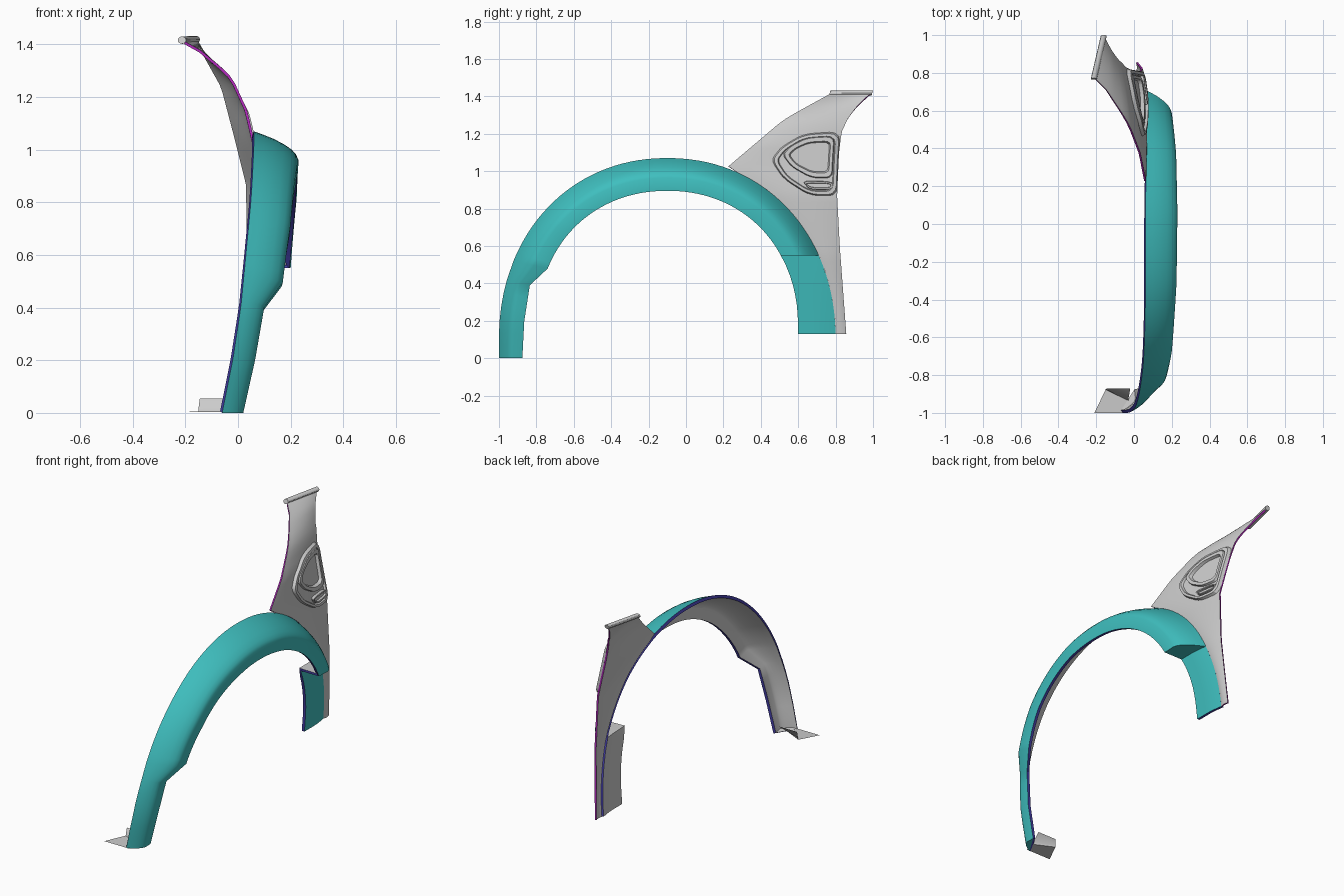
import bpy, bmesh
from math import sin, cos, radians
from mathutils import Vector

if "Cube" in bpy.data.objects:
    bpy.data.objects.remove(bpy.data.objects["Cube"])


def mat(name, rgb):
    m = bpy.data.materials.new(name)
    m.diffuse_color = (*rgb, 1)
    m.use_nodes = True
    m.node_tree.nodes["Principled BSDF"].inputs["Base Color"].default_value = m.diffuse_color
    return m


teal = mat("teal", (0.05, 0.52, 0.52))
grey = mat("grey", (0.6, 0.6, 0.6))
blue = mat("blue_edge", (0.06, 0.05, 0.4))
purple = mat("purple_edge", (0.4, 0.02, 0.45))


def interp(knots, v):
    if v <= knots[0][0]:
        return knots[0][1]
    for (a, p), (b, q) in zip(knots, knots[1:]):
        if v <= b:
            return p + (q - p) * (v - a) / (b - a)
    return knots[-1][1]


def sheet(name, rows, closed=False, cap_first=False, cap_last=False, thick=0, mats=()):
    """Skin a grid of points; optional end caps and thickness with coloured rim."""
    bm = bmesh.new()
    g = [[bm.verts.new(p) for p in r] for r in rows]
    n = len(g[0])
    for a, b in zip(g, g[1:]):
        for j in range(n if closed else n - 1):
            k = (j + 1) % n
            bm.faces.new((a[j], a[k], b[k], b[j]))
    if cap_first:
        bm.faces.new(g[0][::-1])
    if cap_last:
        bm.faces.new(g[-1])
    bmesh.ops.remove_doubles(bm, verts=bm.verts[:], dist=0.0005)
    me = bpy.data.meshes.new(name)
    bm.to_mesh(me)
    bm.free()
    ob = bpy.data.objects.new(name, me)
    bpy.context.collection.objects.link(ob)
    for m in mats:
        me.materials.append(m)
    bpy.ops.object.select_all(action='DESELECT')
    ob.select_set(True)
    bpy.context.view_layer.objects.active = ob
    if thick:
        s = ob.modifiers.new("thickness", 'SOLIDIFY')
        s.thickness = thick
        s.offset = -1
        s.material_offset, s.material_offset_rim = 1, 2
        bpy.ops.object.modifier_apply(modifier=s.name)
    bpy.ops.object.shade_smooth_by_angle(angle=radians(30))
    return ob


# Shared curves: rounded arch outline and body surface edges
E = 2.1


def arch_pt(deg, cz, a, b):
    c, s = cos(radians(deg)), sin(radians(deg))
    y = abs(c) ** (2 / E) * a * (1 if c > 0 else -1)
    return -0.1 + y, cz + max(s, 0) ** (2 / E) * b


def arch_y(z, cz, a, b):
    t = min(max((z - cz) / b, 0), 1)
    return a * (1 - t ** E) ** (1 / E)


OUT, LIP = (0.1, 0.9, 0.97), (0.2, 0.69, 0.695)
rear_x = [(0.13, 0.02), (0.55, 0.06), (0.87, 0.07), (1.02, 0.065), (1.07, 0.06)]
front_x = [(0, -0.06), (0.2, -0.02), (0.4, 0.01), (0.8, 0.045), (1.07, 0.06)]


def body_x(y, z):
    w = min(max((y + 1) / 1.6, 0), 1)
    return interp(front_x, z) * (1 - w) + interp(rear_x, z) * w


# Wheel arch flare: front leg, step, arch, ledge, rear panel
profile = [(0, 0), (0.08, 0.23), (0.16, 0.44), (0.28, 0.68), (0.4, 0.86), (0.5, 0.95), (0.6, 1), (1, 0.97)]


def section(o, l, depth):
    x0 = body_x(*o)
    return [(x0 + (depth - x0) * f, o[0] + (l[0] - o[0]) * r, o[1] + (l[1] - o[1]) * r) for r, f in profile]


rows = []
for i in range(7):
    k = i / 6
    oz, lz = 0.42 * k, 0.39 * k
    ly = interp([(0, -0.875), (0.5, -0.865), (1, -0.835)], k)
    rows.append(section((-0.1 - arch_y(oz, *OUT), oz), (ly, lz), interp([(0, 0.02), (0.5, 0.065), (1, 0.1)], k)))
depths = [(0, 0.17), (0.15, 0.2), (0.4, 0.225), (0.6, 0.23), (0.8, 0.223), (1, 0.2)]
N = 48
for i in range(N + 1):
    u = i / N
    o = arch_pt(155.5 + (26.5 - 155.5) * u, *OUT)
    l = arch_pt(157.4 + (29.1 - 157.4) * u, *LIP)
    if i == N:
        o, l = (o[0], 0.55), (l[0], 0.55)
    rows.append(section(o, l, interp(depths, u)))
for i in range(9):
    z = 0.55 - 0.42 * i / 8
    o = (-0.1 + arch_y(z, *OUT), z)
    l = (-0.1 + arch_y(z, *LIP) + 0.01 * i / 8, z)
    rows.append(section(o, l, body_x(*o) + 0.012))
sheet("wheel_arch_flare", rows, cap_first=True, thick=0.018, mats=(teal, grey, blue))

# Fender panel behind and above the arch
top_front_y = [(1.02, 0.22), (1.27, 0.515), (1.32, 0.6), (1.41, 0.765)]
rear_y = [(0.13, 0.857), (0.6, 0.822), (0.87, 0.808), (1.1, 0.818), (1.21, 0.832), (1.29, 0.87), (1.36, 0.925), (1.41, 0.98)]
pan_front_x = rear_x[:4] + [(1.15, 0.035), (1.27, -0.02), (1.31, -0.06), (1.38, -0.145), (1.41, -0.2)]
pan_rear_x = [(0.13, 0.02), (0.55, 0.045), (0.87, 0.04), (1.05, -0.005), (1.24, -0.055), (1.33, -0.105), (1.41, -0.15)]


def front_y(z):
    return -0.1 + arch_y(z, *OUT) if z < 1.017 else interp(top_front_y, z)


def panel_x(y, z):
    f, g = front_y(z), interp(rear_y, z)
    s = min(max((y - f) / (g - f), 0), 1)
    a, b = interp(pan_front_x, z), interp(pan_rear_x, z)
    return a + (b - a) * s ** 1.3 + 0.02 * s * (1 - s)


rows = []
for i in range(41):
    z = 0.13 + 1.28 * i / 40
    f, g = front_y(z), interp(rear_y, z)
    ys = [f + (g - f) * j / 10 for j in range(11)]
    rows.append([(panel_x(y, z), y, z) for y in ys])
sheet("fender_panel", rows, thick=0.01, mats=(grey, grey, purple))

# Rolled lip along the top of the fender
lip = []
for y, z, x in ((0.762, 1.416, -0.213), (0.99, 1.418, -0.16)):
    lip.append([(x + 0.016 * cos(radians(30 * k)), y + 0.004 * sin(radians(30 * k)) + 0.006,
                 z + 0.014 * sin(radians(30 * k))) for k in range(12)])
sheet("fender_top_lip", lip, closed=True, cap_first=True, cap_last=True)


# Side vent: nested D-shaped rings raised from the panel
def smooth_loop(pts, cut=0.25, times=2):
    pts = [Vector(p) for p in pts]
    for _ in range(times):
        pts = [q for a, b in zip(pts, pts[1:] + pts[:1]) for q in (a.lerp(b, cut), a.lerp(b, 1 - cut))]
    return pts


def rings(name, outline, steps):
    base = smooth_loop(outline, 0.18)
    c0 = sum(base, Vector((0, 0))) / len(base)
    rows = []
    for sy, sz, dy, dz, h in steps:
        row = []
        for p in base:
            y = c0.x + (p.x - c0.x) * sy + dy
            z = c0.y + (p.y - c0.y) * sz + dz
            row.append((panel_x(y, z) + h, y, z))
        rows.append(row)
    sheet(name, rows, closed=True, cap_last=True)


rings("side_vent",
      [(0.66, 0.87), (0.808, 0.868), (0.815, 1.04), (0.825, 1.212), (0.63, 1.2), (0.51, 1.13), (0.455, 1.06), (0.52, 0.96)],
      [(1, 1, 0, 0, 0), (0.96, 0.96, 0, 0, 0.018), (0.86, 0.87, 0, 0, 0.02), (0.83, 0.84, 0, 0, 0.007),
       (0.76, 0.66, 0.012, 0.035, 0.007), (0.73, 0.63, 0.012, 0.035, 0.022), (0.62, 0.5, 0.015, 0.035, 0.022),
       (0.58, 0.46, 0.015, 0.035, 0.004)])
rings("vent_slot", [(0.66, 0.9), (0.785, 0.9), (0.785, 0.945), (0.62, 0.95)],
      [(1, 1, 0, 0, 0.004), (0.96, 0.88, 0, 0, 0.022), (0.85, 0.55, 0, 0, 0.022), (0.82, 0.45, 0, 0, 0.01)])

# Mounting bracket at the foot of the front leg
sheet("front_bracket", [
    [(-0.21, -1, 0.003), (-0.04, -1, 0.003)],
    [(-0.15, -0.877, 0.006), (-0.03, -0.935, 0.006)],
    [(-0.15, -0.875, 0.018), (-0.03, -0.93, 0.018)],
    [(-0.145, -0.872, 0.055), (-0.02, -0.872, 0.055)]])
